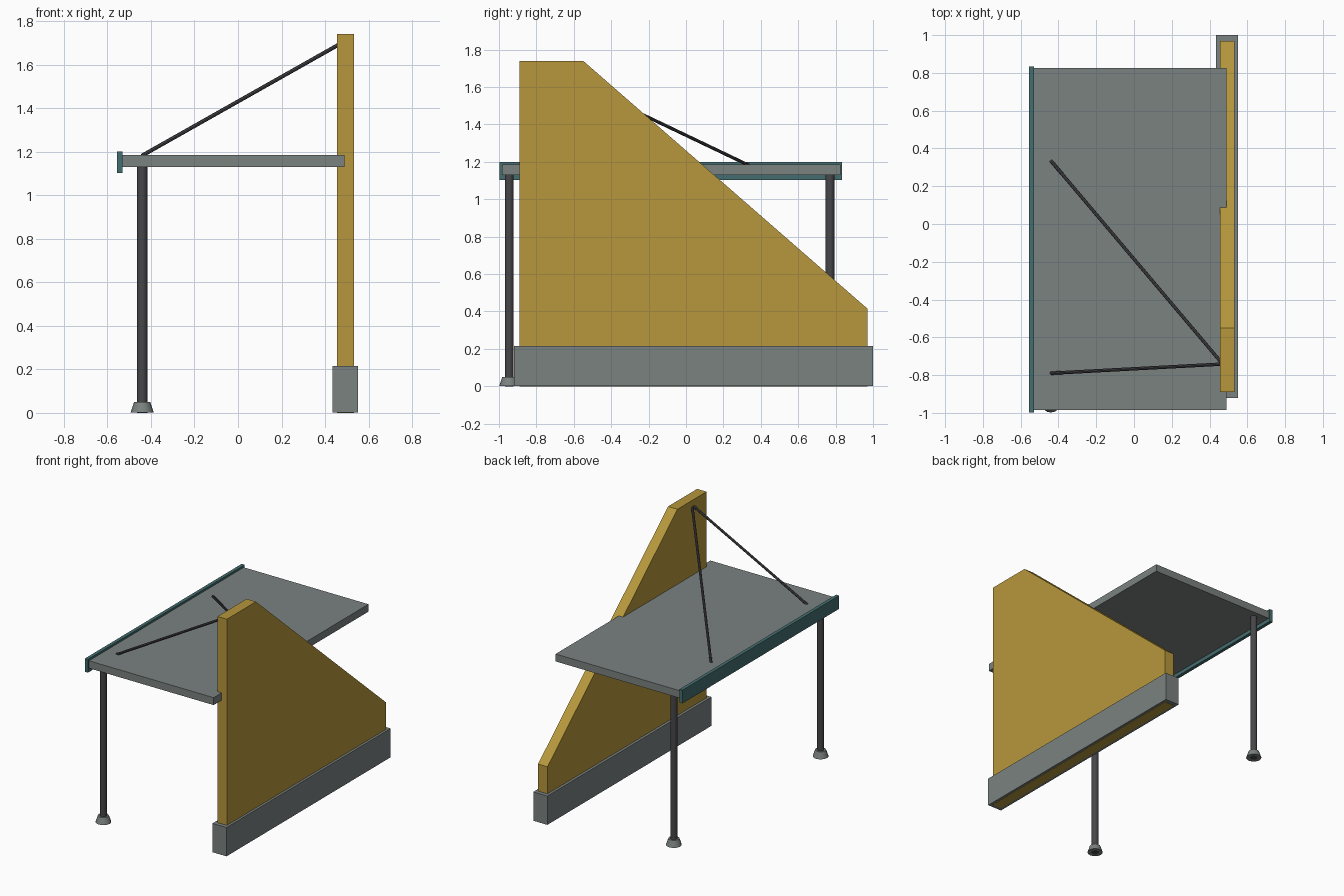
import bpy
import bmesh
from mathutils import Vector

cube = bpy.data.objects.get("Cube")
if cube:
    bpy.data.objects.remove(cube, do_unlink=True)


def material(name, rgb):
    mat = bpy.data.materials.new(name)
    mat.use_nodes = True
    colour = (*rgb, 1.0)
    mat.diffuse_color = colour
    mat.node_tree.nodes["Principled BSDF"].inputs["Base Color"].default_value = colour
    return mat


ochre = material("ochre", (0.47, 0.31, 0.045))
grey = material("concrete grey", (0.195, 0.223, 0.216))
teal = material("dark teal", (0.06, 0.155, 0.16))
steel = material("dark steel", (0.062, 0.06, 0.066))


def add_object(name, bm, mat):
    bmesh.ops.recalc_face_normals(bm, faces=bm.faces)
    mesh = bpy.data.meshes.new(name)
    bm.to_mesh(mesh)
    bm.free()
    mesh.materials.append(mat)
    obj = bpy.data.objects.new(name, mesh)
    bpy.context.collection.objects.link(obj)
    return obj


def prism(name, outline, x0, x1, mat):
    """Extrude a (y, z) outline from x0 to x1."""
    bm = bmesh.new()
    face = bm.faces.new([bm.verts.new((x0, y, z)) for y, z in outline])
    moved = bmesh.ops.extrude_face_region(bm, geom=[face])["geom"]
    verts = [v for v in moved if isinstance(v, bmesh.types.BMVert)]
    bmesh.ops.translate(bm, verts=verts, vec=(x1 - x0, 0, 0))
    return add_object(name, bm, mat)


def box(name, x, y, z, mat):
    outline = [(y[0], z[0]), (y[1], z[0]), (y[1], z[1]), (y[0], z[1])]
    return prism(name, outline, x[0], x[1], mat)


def rod(name, start, end, r0, r1, mat, sides=16):
    """Capped cylinder or cone between two points."""
    start, end = Vector(start), Vector(end)
    axis = end - start
    bm = bmesh.new()
    bmesh.ops.create_cone(bm, cap_ends=True, segments=sides,
                          radius1=r0, radius2=r1, depth=axis.length)
    obj = add_object(name, bm, mat)
    obj.location = (start + end) / 2
    obj.rotation_mode = 'QUATERNION'
    obj.rotation_quaternion = axis.to_track_quat('Z', 'Y')
    bpy.ops.object.select_all(action='DESELECT')
    obj.select_set(True)
    bpy.context.view_layer.objects.active = obj
    bpy.ops.object.shade_smooth_by_angle()
    return obj


# Sloping wall standing in its plinth
prism("sloping_wall",
      [(-0.89, 0), (0.97, 0), (0.97, 0.415), (-0.55, 1.74), (-0.89, 1.74)],
      0.455, 0.532, ochre)
box("wall_plinth", (0.435, 0.55), (-0.92, 1.0), (0.002, 0.215), grey)

# Canopy roof and its outer fascia
box("canopy_slab", (-0.53, 0.49), (-0.985, 0.825), (1.13, 1.185), grey)
box("canopy_fascia", (-0.555, -0.53), (-0.998, 0.835), (1.102, 1.2), teal)

# Posts with conical feet
for side, y in (("front", -0.945), ("back", 0.77)):
    rod(side + "_post", (-0.44, y, 0), (-0.44, y, 1.14), 0.024, 0.024, steel)
    rod(side + "_post_foot", (-0.44, y, 0.002), (-0.44, y, 0.05), 0.053, 0.037, grey)

# Tie rods from the wall down to the canopy
for side, wall_y, roof_y in (("front", -0.742, -0.79), ("back", -0.73, 0.335)):
    rod(side + "_tie_rod", (0.46, wall_y, 1.69), (-0.44, roof_y, 1.182),
        0.009, 0.009, steel, 8)
